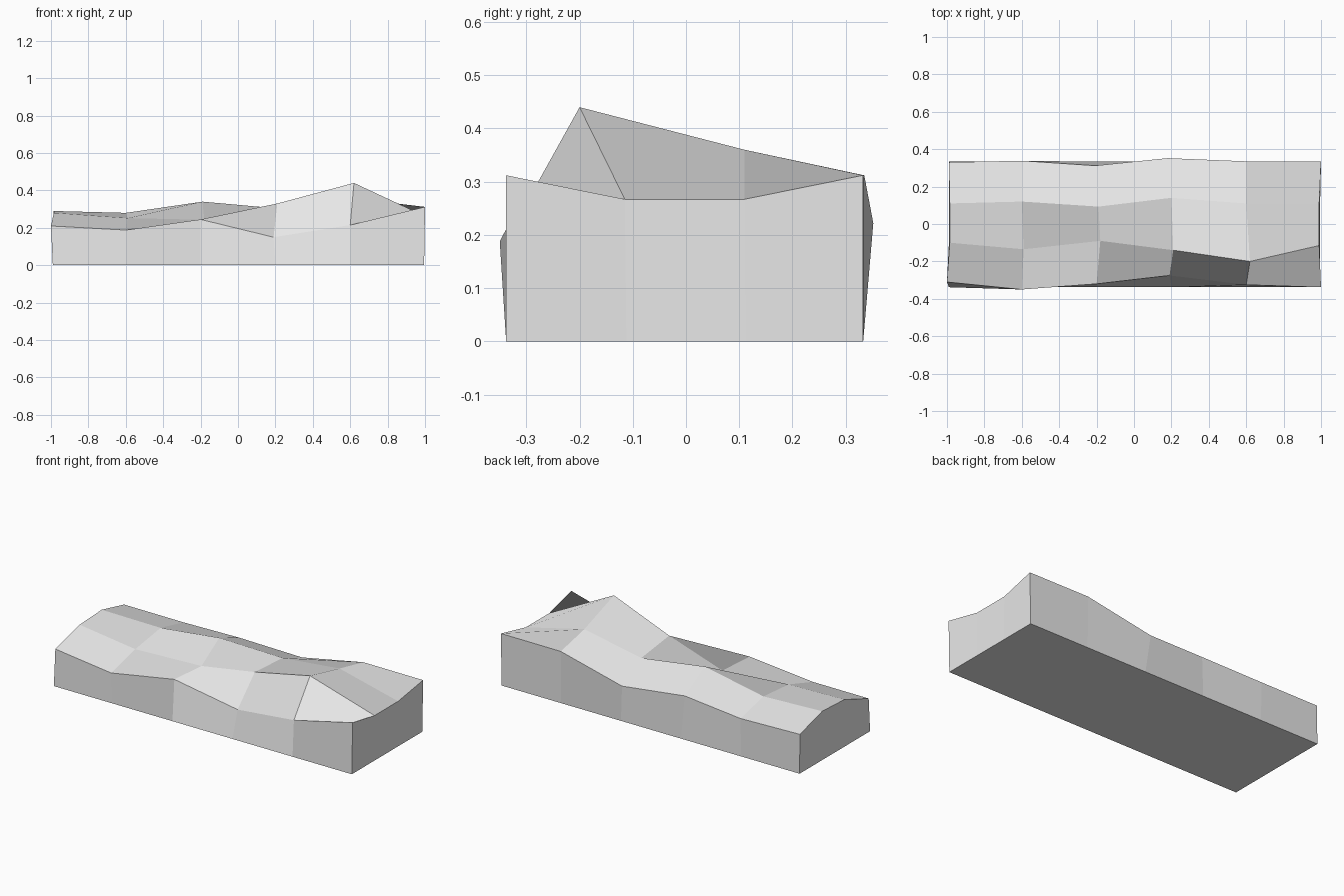
import bpy
import bmesh

if "Cube" in bpy.data.objects:
    bpy.data.objects.remove(bpy.data.objects["Cube"], do_unlink=True)

# One plain grey for the whole block
grey = bpy.data.materials.new("light_grey")
grey.use_nodes = True
grey.diffuse_color = (0.8, 0.8, 0.8, 1)
grey.node_tree.nodes["Principled BSDF"].inputs["Base Color"].default_value = (0.8, 0.8, 0.8, 1)

# Uneven top: cross-sections running front to back, each point (x, y, z)
SECTIONS = [
    [(-1.00, -0.31, 0.21), (-0.985, -0.10, 0.28), (-0.985, 0.11, 0.29), (-0.99, 0.33, 0.236)],
    [(-0.60, -0.35, 0.188), (-0.59, -0.135, 0.252), (-0.60, 0.12, 0.28), (-0.60, 0.338, 0.23)],
    [(-0.20, -0.32, 0.245), (-0.18, -0.09, 0.243), (-0.19, 0.093, 0.34), (-0.21, 0.312, 0.252)],
    [(0.19, -0.275, 0.15), (0.21, -0.14, 0.33), (0.20, 0.14, 0.305), (0.18, 0.352, 0.222)],
    [(0.60, -0.325, 0.215), (0.62, -0.20, 0.44), (0.60, 0.11, 0.36), (0.60, 0.335, 0.312)],
    [(1.00, -0.338, 0.312), (0.99, -0.115, 0.267), (0.99, 0.11, 0.267), (1.00, 0.333, 0.312)],
]
BASE_X = [-0.99, -0.6, -0.2, 0.2, 0.6, 0.995]
BASE_Y = [-0.338, -0.112, 0.112, 0.333]
NX, NY = len(BASE_X), len(BASE_Y)

bm = bmesh.new()
top = [[bm.verts.new(p) for p in row] for row in SECTIONS]
base = [[bm.verts.new((x, y, 0)) for y in BASE_Y] for x in BASE_X]

# Top facets and flat underside
for i in range(NX - 1):
    for j in range(NY - 1):
        bm.faces.new((top[i][j], top[i + 1][j], top[i + 1][j + 1], top[i][j + 1]))
        bm.faces.new((base[i][j], base[i][j + 1], base[i + 1][j + 1], base[i + 1][j]))

# Walls follow the outline anticlockwise
outline = ([(i, 0) for i in range(NX - 1)] + [(NX - 1, j) for j in range(NY - 1)]
           + [(i, NY - 1) for i in range(NX - 1, 0, -1)] + [(0, j) for j in range(NY - 1, 0, -1)])
for (a, b), (c, d) in zip(outline, outline[1:] + outline[:1]):
    bm.faces.new((base[a][b], base[c][d], top[c][d], top[a][b]))

mesh = bpy.data.meshes.new("rough_block")
bm.to_mesh(mesh)
bm.free()
mesh.materials.append(grey)
block = bpy.data.objects.new("rough_block", mesh)
bpy.context.collection.objects.link(block)
